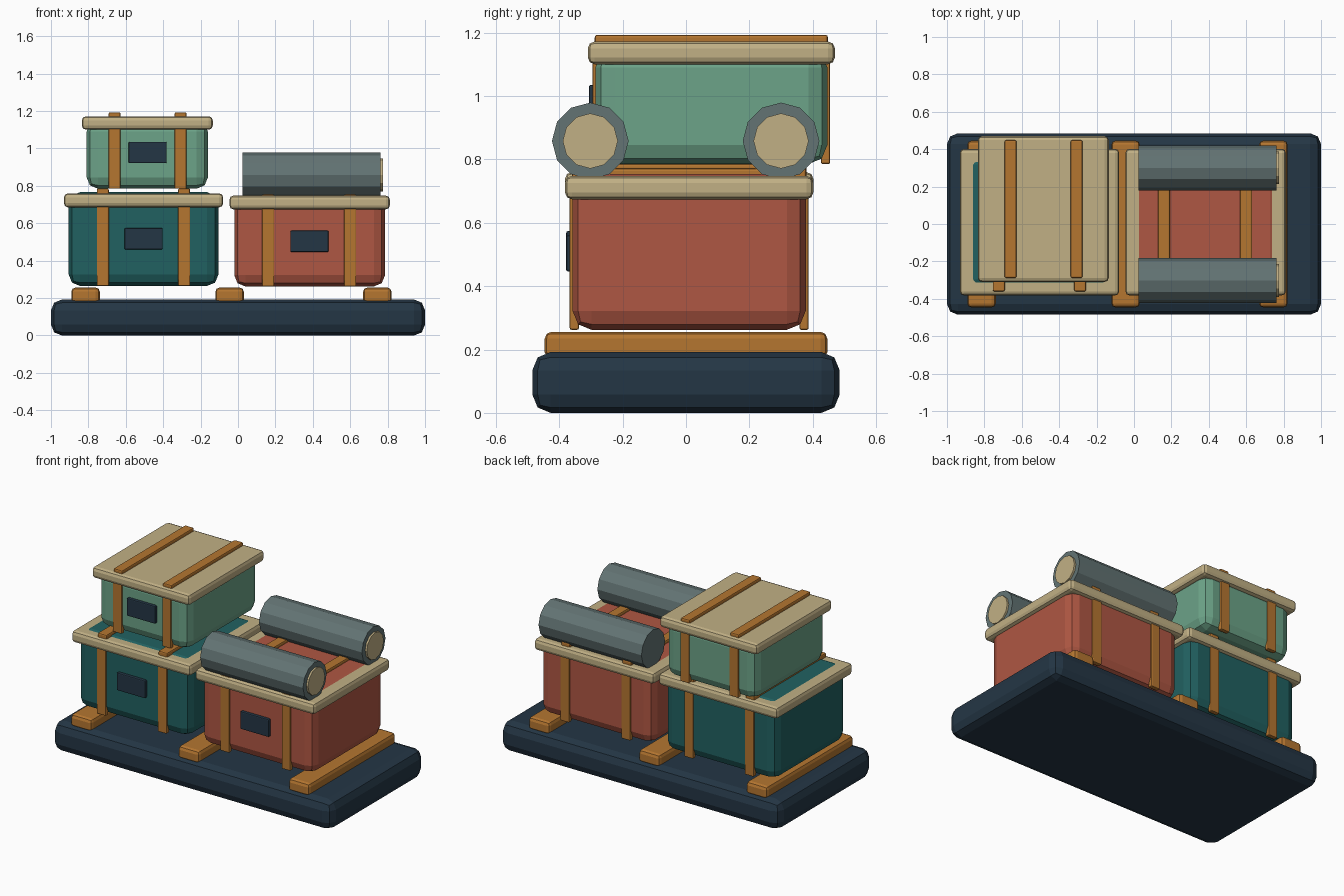
import bpy, math

if "Cube" in bpy.data.objects:
    bpy.data.objects.remove(bpy.data.objects["Cube"], do_unlink=True)


def material(name, *rgb):
    """Flat material from 0-255 display values, stored as linear."""
    lin = [((c / 255 + 0.055) / 1.055) ** 2.4 for c in rgb] + [1.0]
    m = bpy.data.materials.new(name)
    m.use_nodes = True
    m.diffuse_color = lin
    bsdf = next(n for n in m.node_tree.nodes if n.type == "BSDF_PRINCIPLED")
    bsdf.inputs["Base Color"].default_value = lin
    return m


navy = material("navy", 36, 54, 69)
teal = material("teal", 33, 97, 97)
red = material("brick_red", 175, 87, 67)
green = material("sage_green", 108, 163, 136)
cream = material("cream", 193, 176, 133)
tan = material("tan_leather", 181, 118, 48)
grey = material("slate_grey", 99, 116, 116)


def box(name, mat, x, y, z, bevel=0.0):
    """Box spanning the (min, max) pairs, with rounded edges."""
    spans = (x, y, z)
    bpy.ops.mesh.primitive_cube_add(size=1, location=[(a + b) / 2 for a, b in spans])
    o = bpy.context.object
    o.name = name
    o.scale = [b - a for a, b in spans]
    bpy.ops.object.transform_apply(location=False, rotation=False, scale=True)
    o.data.materials.append(mat)
    if bevel:
        mod = o.modifiers.new("rounded_edges", "BEVEL")
        mod.width = bevel
        mod.segments = 2
    return o


def around(c, half):
    return (c - half, c + half)


def rod(name, mat, x, y, z, radius):
    """Twelve-sided cylinder lying along x."""
    bpy.ops.mesh.primitive_cylinder_add(
        vertices=12, radius=radius, depth=x[1] - x[0],
        location=(sum(x) / 2, y, z), rotation=(0, math.pi / 2, 0))
    o = bpy.context.object
    o.name = name
    o.data.materials.append(mat)


def crate(name, mat, cx, cy, hx, hy, z, rim_z, strap_x, strap_top, label_x, label_z):
    """Trunk with rim, straps down both faces and over the lid, and a label."""
    box(name + "_body", mat, around(cx, hx), around(cy, hy), z, 0.06)
    box(name + "_rim", cream, around(cx, hx + 0.026), around(cy, hy + 0.024), rim_z, 0.022)
    for i, sx in enumerate(strap_x):
        sides = around(sx, 0.032)
        for side, s in (("front", -1), ("back", 1)):
            edges = sorted((cy + s * (hy - 0.02), cy + s * (hy + 0.009)))
            box(f"{name}_{side}_strap_{i}", tan, sides, edges,
                (z[0], rim_z[0] + 0.02), 0.006)
        box(f"{name}_lid_strap_{i}", tan, sides, around(cy, hy + 0.002),
            (rim_z[1] - 0.02, strap_top), 0.008)
    box(name + "_label", navy, around(label_x, 0.102),
        (cy - hy - 0.02, cy - hy + 0.01), around(label_z, 0.057), 0.006)


# Base slab and the three runners
box("base", navy, (-1, 1), around(0, 0.485), (0, 0.192), 0.058)
for i, rx in enumerate((-0.815, -0.045, 0.745)):
    box(f"runner_{i}", tan, around(rx, 0.076), around(0, 0.446), (0.17, 0.256), 0.022)

# Trunks: two on the base, one stacked on the left pile
crate("teal_trunk", teal, -0.505, 0.01, 0.4, 0.368, (0.265, 0.766), (0.685, 0.76),
      (-0.723, -0.288), 0.786, -0.505, 0.517)
crate("red_trunk", red, 0.383, 0.01, 0.403, 0.368, (0.262, 0.753), (0.674, 0.748),
      (0.161, 0.6), 0.772, 0.382, 0.503)
crate("green_trunk", green, -0.485, 0.08, 0.324, 0.366, (0.785, 1.15), (1.1, 1.172),
      (-0.66, -0.307), 1.193, -0.483, 0.978)

# Bedrolls on the red trunk, with pale end discs
for side, y in (("front", -0.302), ("back", 0.3)):
    rod(side + "_bedroll", grey, (0.025, 0.762), y, 0.858, 0.121)
    rod(side + "_bedroll_end", cream, (0.74, 0.774), y, 0.858, 0.087)
